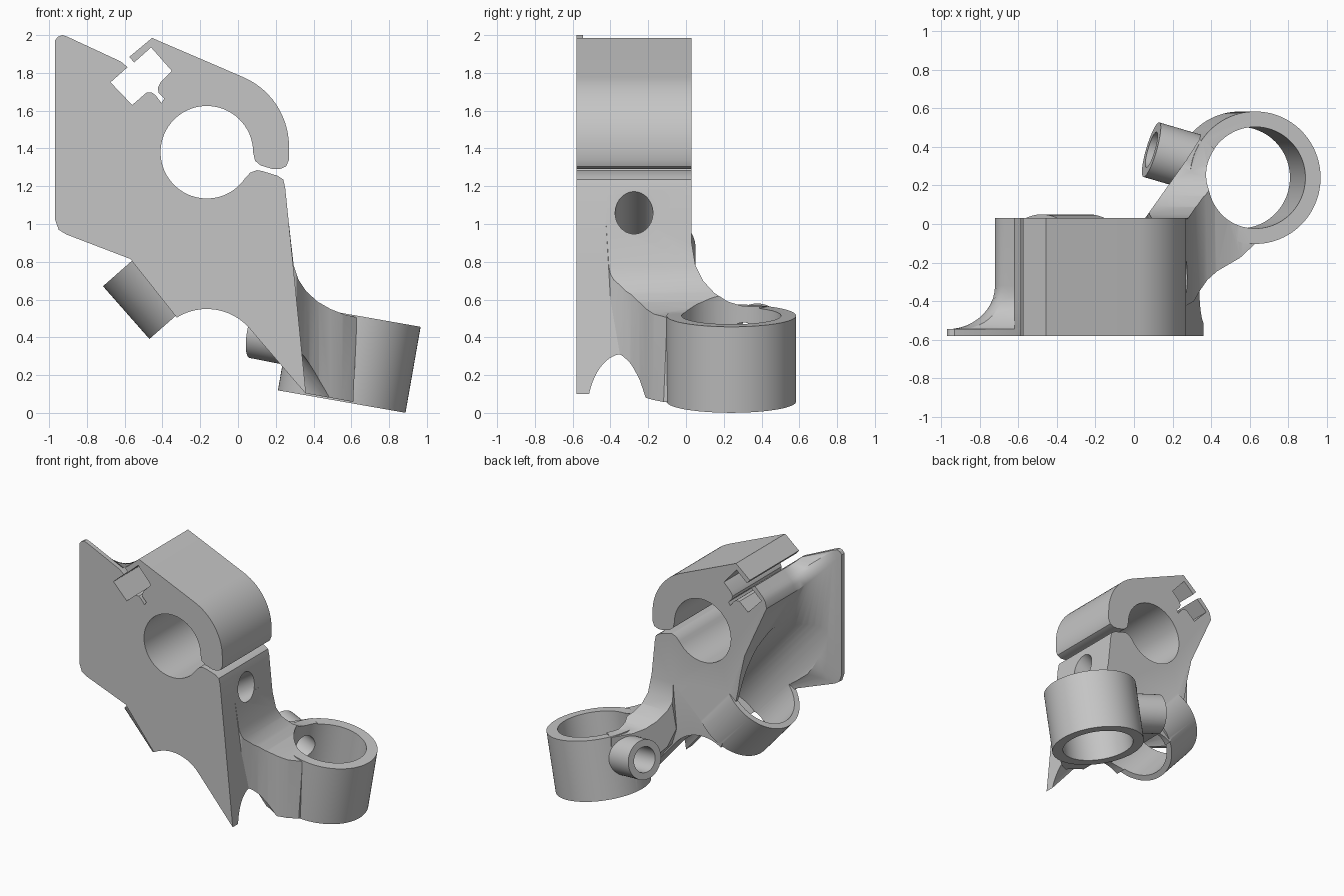
import bpy, bmesh
from math import sin, cos, pi, radians
from mathutils import Vector

if "Cube" in bpy.data.objects:
    bpy.data.objects.remove(bpy.data.objects["Cube"])

grey = bpy.data.materials.new("plain grey")
grey.use_nodes = True
grey.diffuse_color = (0.56, 0.56, 0.56, 1)
grey.node_tree.nodes["Principled BSDF"].inputs["Base Color"].default_value = (0.56, 0.56, 0.56, 1)


def make_object(name, bm):
    bmesh.ops.recalc_face_normals(bm, faces=bm.faces)
    mesh = bpy.data.meshes.new(name)
    bm.to_mesh(mesh)
    bm.free()
    mesh.materials.append(grey)
    obj = bpy.data.objects.new(name, mesh)
    bpy.context.collection.objects.link(obj)
    return obj


def loft(name, layers):
    """Join matching closed loops into a capped solid."""
    bm = bmesh.new()
    loops = [[bm.verts.new(p) for p in layer] for layer in layers]
    n = len(loops[0])
    for a, b in zip(loops, loops[1:]):
        for i in range(n):
            j = (i + 1) % n
            bm.faces.new((a[i], a[j], b[j], b[i]))
    bm.faces.new(loops[0])
    bm.faces.new(loops[-1][::-1])
    return make_object(name, bm)


def prism(name, points, axis, low, high):
    def place(p, d):
        c = list(p)
        c.insert(axis, d)
        return c
    return loft(name, [[place(p, d) for p in points] for d in (low, high)])


def rod(name, start, end, radius, sides=64):
    start, end = Vector(start), Vector(end)
    bm = bmesh.new()
    bmesh.ops.create_cone(bm, cap_ends=True, segments=sides, radius1=radius,
                          radius2=radius, depth=(end - start).length)
    turn = (end - start).to_track_quat('Z', 'Y').to_matrix()
    bmesh.ops.rotate(bm, verts=bm.verts, matrix=turn)
    bmesh.ops.translate(bm, verts=bm.verts, vec=(start + end) / 2)
    return make_object(name, bm)


def combine(target, tool, operation):
    """Apply one boolean and discard the tool."""
    mod = target.modifiers.new("combine", 'BOOLEAN')
    mod.operation, mod.object, mod.solver = operation, tool, 'EXACT'
    bpy.context.view_layer.update()
    graph = bpy.context.evaluated_depsgraph_get()
    mesh = bpy.data.meshes.new_from_object(target.evaluated_get(graph))
    target.modifiers.clear()
    target.data = mesh
    bpy.data.objects.remove(tool)


def arc(cx, cz, r, first, last, steps):
    return [(cx + r * cos(radians(first + (last - first) * i / steps)),
             cz + r * sin(radians(first + (last - first) * i / steps)))
            for i in range(steps + 1)]


# Clamp block outline: left edge at the thin flange and at the thick body
flange_edge = [(-.57, .815), (-.91, .945), (-.95, .97), (-.97, 1.03), (-.97, 1.97),
               (-.955, 1.99), (-.93, 2.0), (-.9, 1.99), (-.62, 1.86)]
body_edge = [(-.45, .88), (-.475, 1.0), (-.49, 1.1), (-.53, 1.28), (-.72, 1.7),
             (-.71, 1.75), (-.69, 1.78), (-.67, 1.8), (-.62, 1.85)]
slot = [(-.585, 1.83), (-.675, 1.75), (-.56, 1.63), (-.485, 1.695), (-.455, 1.695),
        (-.435, 1.68), (-.405, 1.64), (-.39, 1.665), (-.42, 1.695), (-.425, 1.72),
        (-.41, 1.75), (-.35, 1.81), (-.46, 1.935), (-.55, 1.855), (-.575, 1.885),
        (-.455, 1.985)]
upper_jaw = arc(-.13, 1.41, .4, 67, 0, 14) + [
    (.27, 1.34), (.255, 1.305), (.22, 1.29), (.18, 1.292), (.12, 1.31), (.09, 1.335)]
bore = arc(-.165, 1.38, .245, 0, 326, 56)
lower_jaw = [(.065, 1.272), (.1, 1.285), (.13, 1.28), (.21, 1.255), (.24, 1.235),
             (.25, 1.19), (.29, .8), (.36, .1)]
underside = arc(-.165, .25, .3, 42, 122, 18)
right_side = slot + upper_jaw + bore + lower_jaw + underside

# Concave blend from the flange into the thick body
layers = []
for step in range(-1, 13):
    turn = max(step, 0) / 11 * pi / 2
    y = -.32 - .225 * cos(turn)
    if step < 0:
        y = -.58
    elif step == 12:
        y = .03
    mix = sin(turn) if step < 11 else 1
    left = [(a[0] + (b[0] - a[0]) * mix, a[1] + (b[1] - a[1]) * mix)
            for a, b in zip(flange_edge, body_edge)]
    layers.append([(x, y, z) for x, z in left + right_side])
body = loft("clamp_bracket", layers)

# Web between block and ring: common volume of side, plan and end profiles
side = [(.36, .103), (.61, .058), (.63, .505), (.56, .522), (.49, .55), (.42, .59),
        (.36, .645), (.32, .705), (.295, .78), (.27, 1.0), (.1, 1.0), (.06, .55), (.1, .42)]
plan = [(.05, -.12), (.24, -.44), (.31, -.4), (.345, -.34), (.38, -.29), (.43, -.245),
        (.49, -.21), (.55, -.175), (.63, -.1), (.63, .25), (.34, .44), (.27, .33), (.05, .02)]
end = [(-.6, 0), (.6, 0), (.6, .56), (.3, .565), (.22, .59), (.15, .635), (.09, .7),
       (.05, .78), (.03, .9), (.01, 1.2), (-.6, 1.2)]
web = prism("web", side, 1, -.6, .6)
combine(web, prism("plan", plan, 2, -.1, 1.3), 'INTERSECT')
combine(web, prism("end", end, 0, 0, 1), 'INTERSECT')

# Tilted ring, with a small side spout pointing at its centre
low, high = Vector((.549, .24, .06)), Vector((.629, .24, .515))
lift = (high - low) * .2
spout_end, spout_root = Vector((.09, .385, .435)), Vector((.55, .25, .345))
reach = (spout_root - spout_end) * .1

# Slanted screw boss on the lower left
slant = Vector((.66, 0, -.75)).normalized()
seat = Vector((-.479, -.264, .878))

for part in (web,
             rod("ring", low, high, .343, 96),
             rod("spout", spout_end, spout_root, .147),
             rod("boss", seat, seat + slant * .372, .314, 80)):
    combine(body, part, 'UNION')

# Openings: ring bore, spout hole, boss channel, arch, side pocket
arch = Vector((.36, -.335, 0))
pocket = Vector((.265, -.275, 1.06))
inward = Vector((-.83, 0, -.55))
for cutter in (rod("ring_bore", low - lift, high + lift, .263, 96),
               rod("spout_hole", spout_end - reach, spout_root, .095),
               rod("boss_channel", seat - slant * 1.5, seat + slant * .42, .27, 80),
               rod("arch", arch - slant * .45, arch + slant * .45, .19),
               rod("pocket", pocket - inward * .2, pocket + inward * .4, .1)):
    combine(body, cutter, 'DIFFERENCE')

# Smooth curved walls while keeping machined edges crisp
bpy.ops.object.select_all(action='DESELECT')
body.select_set(True)
bpy.context.view_layer.objects.active = body
bpy.ops.object.shade_smooth_by_angle(angle=radians(28))
